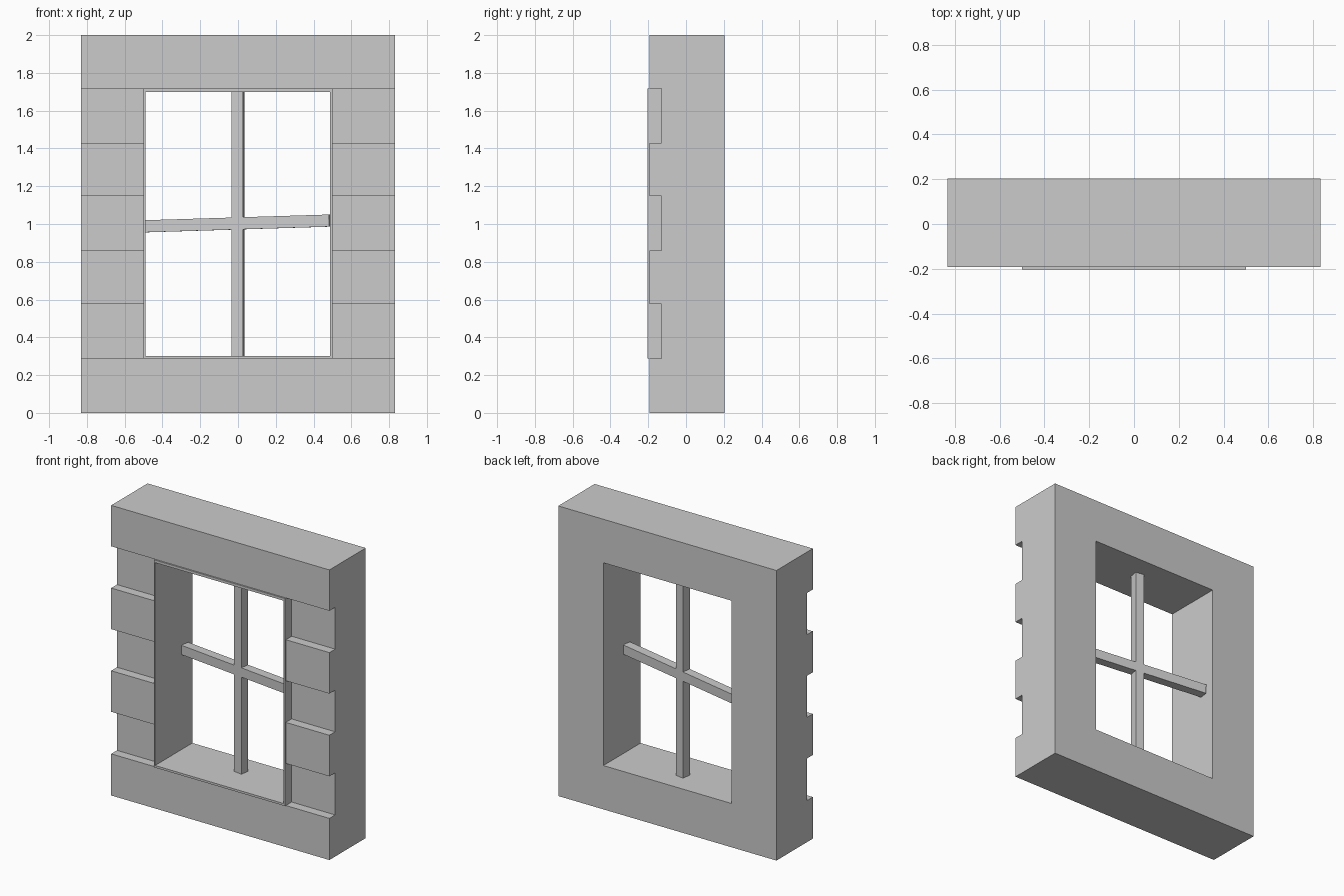
import bpy, bmesh
from math import radians
from mathutils import Matrix

if "Cube" in bpy.data.objects:
    bpy.data.objects.remove(bpy.data.objects["Cube"])

W, BACK, FACE, NOTCH, LIP = 0.832, 0.203, -0.193, -0.13, -0.203


def finish(name, bm):
    bmesh.ops.recalc_face_normals(bm, faces=bm.faces)
    me = bpy.data.meshes.new(name)
    bm.to_mesh(me)
    bm.free()
    ob = bpy.data.objects.new(name, me)
    bpy.context.collection.objects.link(ob)
    return ob


def box(name, lo, hi):
    bm = bmesh.new()
    bmesh.ops.create_cube(bm, size=1)
    for v in bm.verts:
        v.co = [(a + b) / 2 + c * (b - a) for a, b, c in zip(lo, hi, v.co)]
    return finish(name, bm)


def boolean(target, cutter, op):
    m = target.modifiers.new(cutter.name, 'BOOLEAN')
    m.object, m.operation, m.solver = cutter, op, 'EXACT'
    cutter.hide_render = True
    cutter.hide_set(True)


# Wall: notched side profile (y, z) extruded across the width
steps = [0.287, 0.577, 0.86, 1.147, 1.43, 1.718]
profile = [(BACK, 2), (BACK, 0), (FACE, 0)]
for i, z in enumerate(steps):
    pair = [(FACE, z), (NOTCH, z)]
    profile += pair if i % 2 == 0 else pair[::-1]
profile.append((FACE, 2))
bm = bmesh.new()
face = bm.faces.new([bm.verts.new((-W, y, z)) for y, z in profile])
ext = bmesh.ops.extrude_face_region(bm, geom=[face])
bmesh.ops.translate(bm, vec=(2 * W, 0, 0),
                    verts=[g for g in ext['geom'] if isinstance(g, bmesh.types.BMVert)])
wall = finish("stone_window_surround", bm)

# Thin raised trim round the opening, then the opening itself
trim = box("trim_helper", (-0.5, LIP, steps[0]), (0.5, -0.08, steps[-1]))
opening = box("opening_cutter", (-0.49, -0.5, 0.302), (0.488, 0.5, 1.7))
boolean(wall, trim, 'UNION')
boolean(wall, opening, 'DIFFERENCE')

# Crooked cross bars, twisted together inside the opening
twist = Matrix.Translation((0, 0.035, 1.003)) @ Matrix.Rotation(radians(-9.5), 4, 'Z')
upright = box("vertical_bar", (-0.031, -0.031, -0.703), (0.031, 0.031, 0.7))
upright.matrix_world = twist
crossbar = box("horizontal_bar", (-0.494, -0.031, -0.032), (0.494, 0.031, 0.032))
crossbar.matrix_world = twist @ Matrix.Rotation(radians(-1.75), 4, 'Y')
